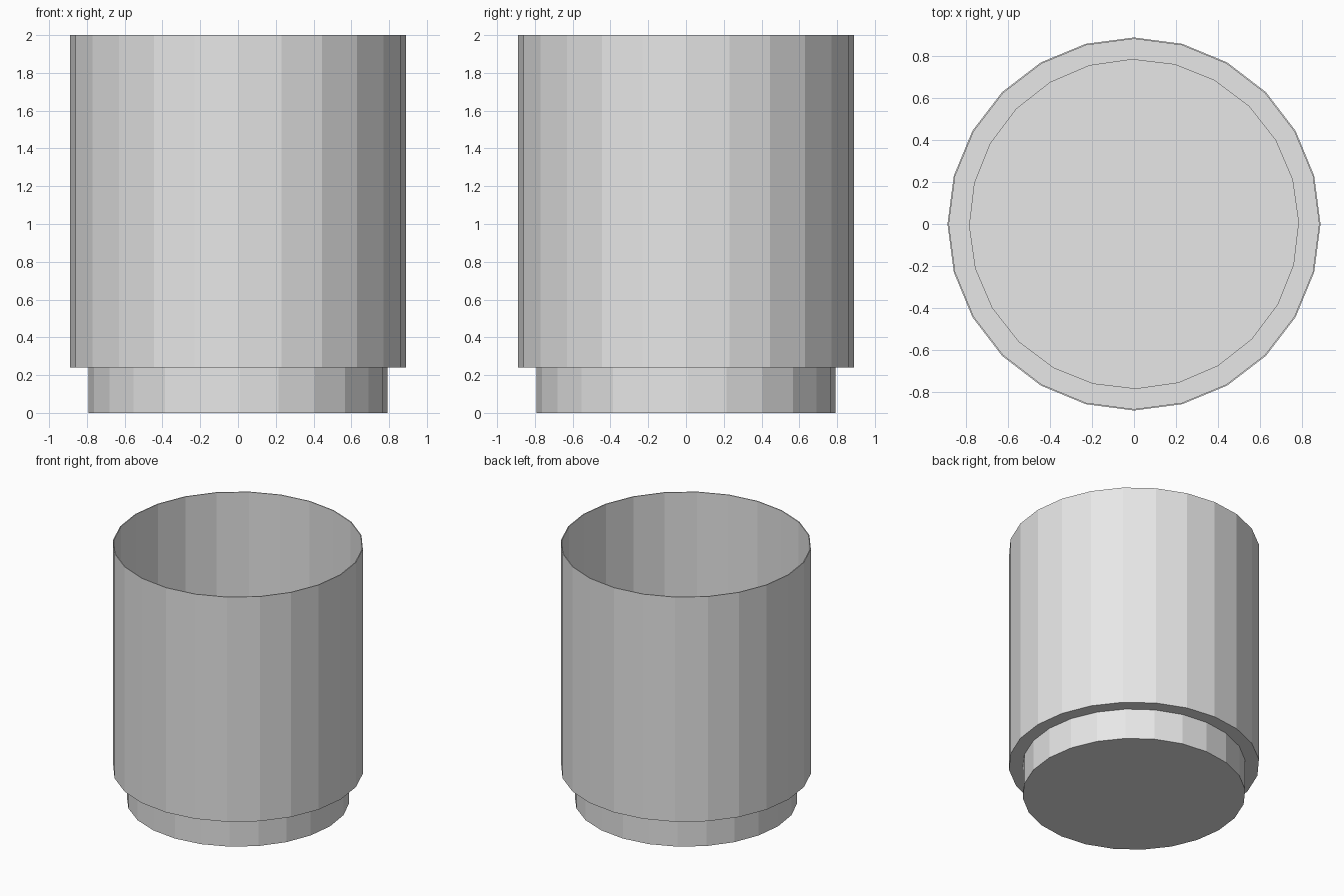
import bpy
import bmesh
from math import cos, sin, radians, tau

SIDES = 24
WALL = 0.007
HEIGHT = 2.0
STEP_Z = 0.24
BODY_R = 0.89
FOOT_R = 0.792
FOOT_TWIST = radians(0.7)

cube = bpy.data.objects.get("Cube")
if cube:
    bpy.data.objects.remove(cube, do_unlink=True)

# Plain grey material
grey = bpy.data.materials.new("light_grey")
grey.use_nodes = True
grey.diffuse_color = (0.8, 0.8, 0.8, 1)
for node in grey.node_tree.nodes:
    if node.type == 'BSDF_PRINCIPLED':
        node.inputs["Base Color"].default_value = (0.8, 0.8, 0.8, 1)

bm = bmesh.new()


def ring(radius, z, twist=0.0):
    angles = [tau * i / SIDES + twist for i in range(SIDES)]
    return [bm.verts.new((radius * cos(a), radius * sin(a), z)) for a in angles]


def bridge(lower, upper):
    for i in range(SIDES):
        j = (i + 1) % SIDES
        bm.faces.new((lower[i], lower[j], upper[j], upper[i]))


# Closed thin-walled profile: outside from the base up, over the rim, down inside
profile = [
    ring(FOOT_R, 0, FOOT_TWIST),
    ring(FOOT_R, STEP_Z, FOOT_TWIST),
    ring(BODY_R, STEP_Z),
    ring(BODY_R, HEIGHT),
    ring(BODY_R - WALL, HEIGHT),
    ring(BODY_R - WALL, STEP_Z + WALL),
    ring(FOOT_R - WALL, STEP_Z + WALL, FOOT_TWIST),
    ring(FOOT_R - WALL, WALL, FOOT_TWIST),
]
for lower, upper in zip(profile, profile[1:]):
    bridge(lower, upper)

# Underside and inner floor
bm.faces.new(list(reversed(profile[0])))
bm.faces.new(profile[-1])
bmesh.ops.recalc_face_normals(bm, faces=bm.faces)

mesh = bpy.data.meshes.new("stepped_cup")
bm.to_mesh(mesh)
bm.free()
mesh.materials.append(grey)
cup = bpy.data.objects.new("stepped_cup", mesh)
bpy.context.collection.objects.link(cup)
